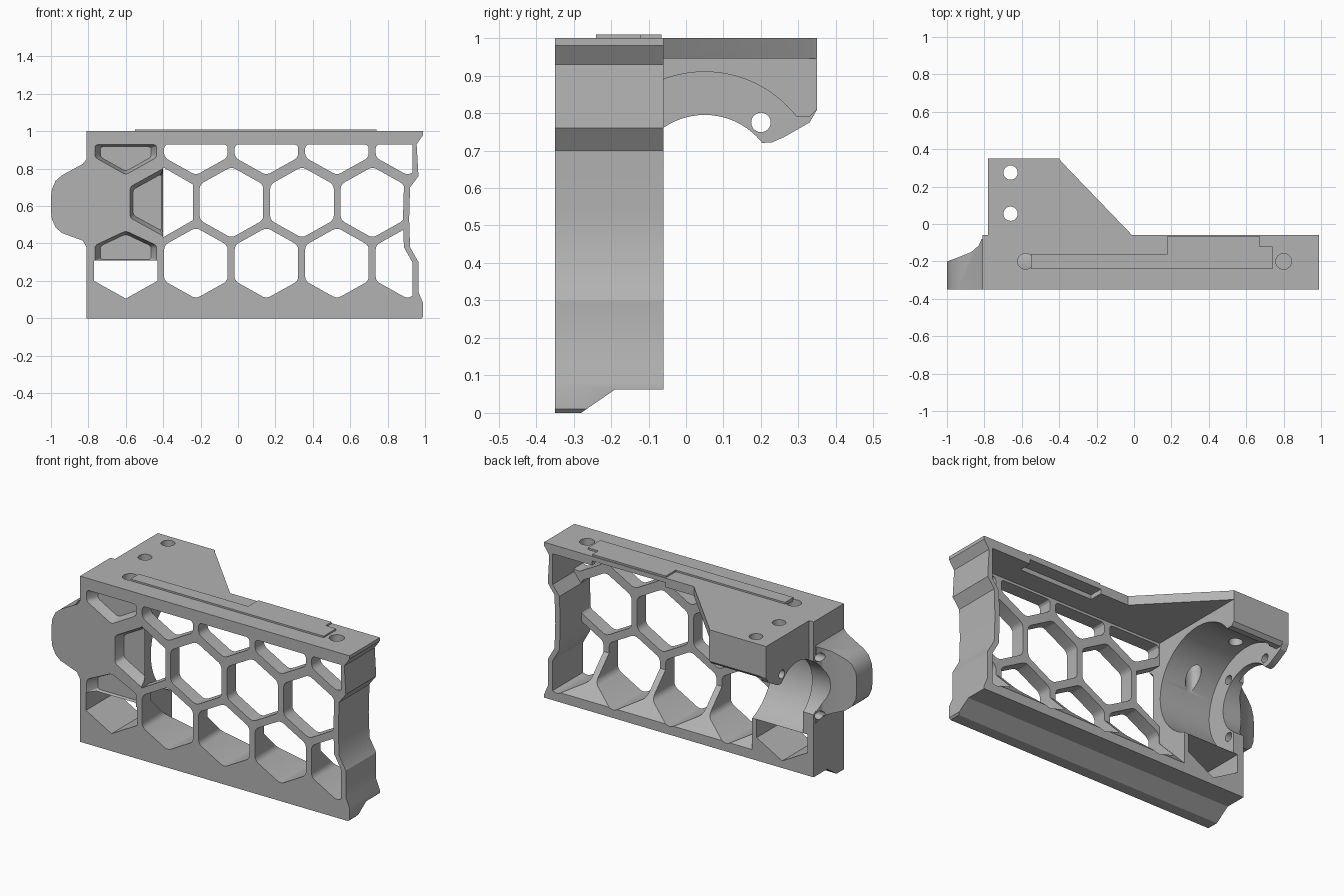
import bpy, bmesh, math
from mathutils import Vector

if "Cube" in bpy.data.objects:
    bpy.data.objects.remove(bpy.data.objects["Cube"], do_unlink=True)

grey = bpy.data.materials.new("plain grey")
grey.use_nodes = True
grey.diffuse_color = (0.45, 0.45, 0.45, 1)
grey.node_tree.nodes["Principled BSDF"].inputs["Base Color"].default_value = (0.45, 0.45, 0.45, 1)

PLACE = {
    "x": lambda p, d: Vector((d, p[0], p[1])),
    "y": lambda p, d: Vector((p[0], d, p[1])),
    "z": lambda p, d: Vector((p[0], p[1], d)),
}


def prism(name, outlines, axis, start, end, rounding=0, taper=1):
    """Extrude one or more outlines along an axis, with optional rounded corners."""
    bm = bmesh.new()
    sides = []
    for pts in outlines:
        mid = Vector((sum(p[0] for p in pts), sum(p[1] for p in pts))) / len(pts)
        near = [bm.verts.new(PLACE[axis](p, start)) for p in pts]
        far = [bm.verts.new(PLACE[axis](mid + (Vector(p) - mid) * taper, end)) for p in pts]
        bm.faces.new(near)
        bm.faces.new(far[::-1])
        for i in range(len(pts)):
            j = (i + 1) % len(pts)
            bm.faces.new((near[j], near[i], far[i], far[j]))
            sides.append(bm.edges.get((near[i], far[i])))
    if rounding:
        bmesh.ops.bevel(bm, geom=sides, offset=rounding, segments=3, profile=0.5, affect="EDGES")
    bmesh.ops.recalc_face_normals(bm, faces=bm.faces)
    mesh = bpy.data.meshes.new(name)
    bm.to_mesh(mesh)
    bm.free()
    mesh.materials.append(grey)
    obj = bpy.data.objects.new(name, mesh)
    bpy.context.collection.objects.link(obj)
    return obj


def circle(cx, cy, r, n=32):
    return [(cx + r * math.cos(math.tau * i / n), cy + r * math.sin(math.tau * i / n)) for i in range(n)]


def combine(target, other, operation):
    """Apply a boolean and discard the helper."""
    mod = target.modifiers.new("combine", "BOOLEAN")
    mod.operation, mod.solver, mod.object = operation, "EXACT", other
    bpy.context.view_layer.objects.active = target
    bpy.ops.object.modifier_apply(modifier=mod.name)
    bpy.data.objects.remove(other, do_unlink=True)


FRONT, BACK, LATTICE = -0.35, -0.06, -0.265
AXIS_Y, AXIS_Z = 0.05, 0.6

# Main frame with its stepped end
end_edge = [(0.99, 0.01), (0.99, 0.08), (0.965, 0.14), (0.965, 0.3), (0.92, 0.38),
            (0.915, 0.53), (0.92, 0.7), (0.965, 0.76), (0.955, 0.93), (0.99, 0.98), (0.99, 1)]
body = prism("frame", [[(-0.81, 0)] + [(0.98, 0)] + end_edge + [(-0.81, 1)]], "y", FRONT, BACK)
combine(body, prism("bottom_relief", [[(-0.28, 0), (-0.19, 0.062), (0.1, 0.062), (0.1, -0.1), (-0.28, -0.1)]],
                    "x", -1.1, 1.1), "DIFFERENCE")

# Rear arm, flange and gusset
arm = [(-0.1, 1), (0.35, 1), (0.35, 0.81), (0.33, 0.79), (-0.1, 0.79)]
flange = [(-0.1, 1), (0.35, 1), (0.35, 0.81), (0.33, 0.775), (0.26, 0.735), (0.23, 0.722),
          (0.2, 0.72), (0.17, 0.735), (0.15, 0.76), (0.1, 0.75), (-0.1, 0.75)]
gusset = [(-0.5, -0.1), (-0.5, 0.35), (-0.4, 0.35), (-0.39, 0.335), (-0.01, BACK), (-0.01, -0.1)]
combine(body, prism("arm", [arm], "x", -0.76, -0.4), "UNION")
combine(body, prism("flange", [flange], "x", -0.78, -0.74), "UNION")
combine(body, prism("gusset", [gusset], "z", 0.945, 1), "UNION")

# Rounded side bump: front outline crossed with a sloping plan outline
bump = prism("bump", [[(-0.79, 0.86), (-0.81, 0.85), (-0.83, 0.825), (-0.94, 0.765), (-0.975, 0.735),
                       (-0.995, 0.69), (-1, 0.65), (-1, 0.57), (-0.995, 0.53), (-0.975, 0.485),
                       (-0.94, 0.455), (-0.83, 0.415), (-0.81, 0.38), (-0.79, 0.37)]], "y", FRONT, 0)
combine(bump, prism("bump_plan", [[(-1.1, -0.4), (-1.1, -0.2), (-1, -0.2), (-0.95, -0.182), (-0.87, -0.15),
                                   (-0.83, -0.115), (-0.815, -0.08), (-0.78, -0.08), (-0.78, -0.4)]],
                    "z", 0.2, 1), "INTERSECT")
combine(body, bump, "UNION")

# Bore, flange opening and bolt holes
combine(body, prism("bore", [circle(AXIS_Y, AXIS_Z, 0.31, 96)], "x", -0.74, -0.38), "DIFFERENCE")
combine(body, prism("flange_opening", [circle(AXIS_Y, AXIS_Z, 0.195, 72)], "x", -1.1, -0.7), "DIFFERENCE")
bolts = [circle(AXIS_Y + sy * 0.15, AXIS_Z + sz * 0.175, 0.026, 24) for sy in (-1, 1) for sz in (-1, 1)]
combine(body, prism("bolt_holes", bolts, "x", -0.85, -0.7), "DIFFERENCE")
tops = [circle(-0.66, 0.275, 0.038), circle(-0.66, 0.055, 0.038), circle(-0.58, -0.2, 0.042)]
combine(body, prism("top_holes", tops, "z", 0.7, 1.1), "DIFFERENCE")
combine(body, prism("shallow_hole", [circle(0.8, -0.2, 0.042)], "z", 0.96, 1.1), "DIFFERENCE")


def inner_region():
    """Everything inside the end wall."""
    inner = [(x - 0.033, z) for x, z in end_edge[2:8]]
    return prism("inner_region", [[(-0.4, 0), (inner[0][0], 0)] + inner + [(inner[-1][0], 1), (-0.4, 1)]],
                 "y", -0.6, 0.2)


# Hollow behind the lattice, with sloping ribs along the bottom
hollow = prism("hollow", [[(LATTICE, 0.945), (0, 0.945), (0, 0.06), (BACK, 0.12), (LATTICE, 0.33)]], "x", -0.4, 1.1)
combine(hollow, inner_region(), "INTERSECT")
combine(body, hollow, "DIFFERENCE")


def hexagon(cx, cz, top=2.0):
    pts = [(0, -0.19), (0.17, -0.095), (0.17, 0.095), (0, 0.19), (-0.17, 0.095), (-0.17, -0.095)]
    if top < 1:
        pts = pts[:2] + [(0.17, top - cz), (-0.17, top - cz)] + pts[5:]
    return [(cx + x, cz + z) for x, z in pts]


# Honeycomb openings, three staggered rows
PITCH = 0.377
cells = [hexagon(-0.225 + PITCH * i, 0.295) for i in range(4)]
cells += [hexagon(-0.035 + PITCH * i, 0.62) for i in range(3)]
cells += [hexagon(-0.225 + PITCH * i, 0.955, 0.93) for i in range(4)]
honeycomb = prism("honeycomb", cells, "y", -0.5, 0.1, rounding=0.022)
combine(honeycomb, inner_region(), "INTERSECT")
combine(body, honeycomb, "DIFFERENCE")
half_cell = [(-0.4, 0.807), (-0.24, 0.715), (-0.24, 0.525), (-0.4, 0.433)]
combine(body, prism("half_cell", [half_cell], "y", -0.5, -0.05), "DIFFERENCE")
combine(body, prism("lower_cell", [hexagon(-0.6, 0.295, 0.31)], "y", -0.5, 0.1), "DIFFERENCE")

# Blind tapered pockets over the bore housing
pockets = [
    hexagon(-0.6, 0.955, 0.93),
    [(-0.39, 0.81), (-0.58, 0.705), (-0.58, 0.535), (-0.39, 0.43)],
    [(-0.77, 0.3), (-0.43, 0.3), (-0.43, 0.39), (-0.6, 0.47), (-0.77, 0.39)],
]
for outline in pockets:
    combine(body, prism("pocket", [outline], "y", -0.36, -0.285, rounding=0.015, taper=0.8), "DIFFERENCE")

# Thinned rear edge of the top plate
combine(body, prism("edge_relief", [[(0.18, -0.14), (0.67, -0.14), (0.67, 0), (0.18, 0)]], "z", 0.9, 0.972), "DIFFERENCE")

# Low raised rail on top
rail = [(-0.55, -0.24), (0.74, -0.24), (0.74, -0.12), (0.67, -0.12), (0.67, -0.065),
        (0.18, -0.065), (0.18, -0.16), (-0.55, -0.16)]
top_rail = prism("top_rail", [rail], "z", 0.99, 1.01)

for obj in (body, top_rail):
    bpy.ops.object.select_all(action="DESELECT")
    obj.select_set(True)
    bpy.context.view_layer.objects.active = obj
    bpy.ops.object.shade_smooth_by_angle(angle=math.radians(28))
